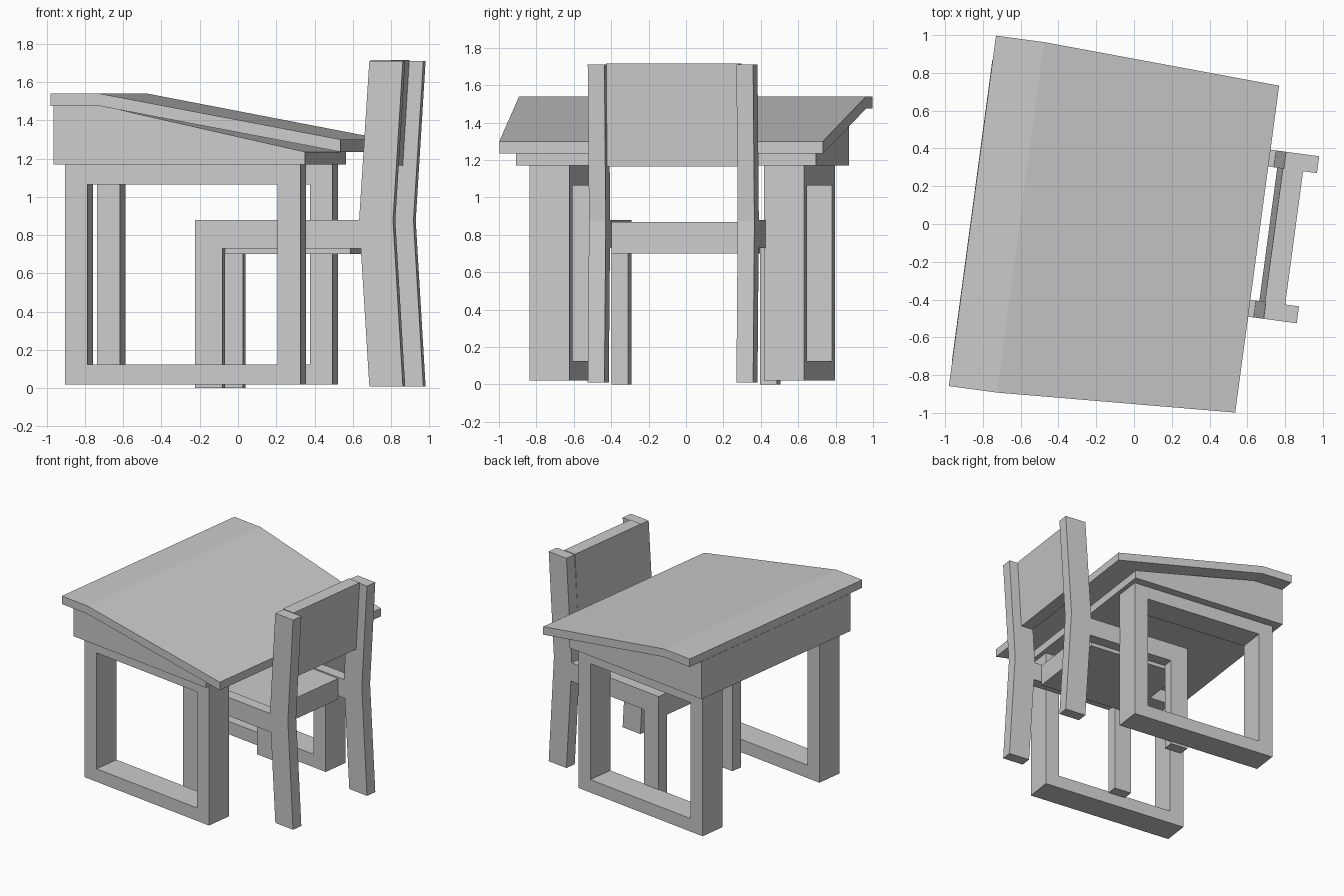
import bpy, bmesh
from math import radians

if "Cube" in bpy.data.objects:
    bpy.data.objects.remove(bpy.data.objects["Cube"])

TURN = radians(-7.65)      # the whole set is turned slightly about z
DESK_V, CHAIR_V = -0.045, 0.04   # centre lines of desk and chair


def finish(name, bm):
    bmesh.ops.recalc_face_normals(bm, faces=bm.faces)
    mesh = bpy.data.meshes.new(name)
    bm.to_mesh(mesh)
    bm.free()
    ob = bpy.data.objects.new(name, mesh)
    ob.rotation_euler.z = TURN
    bpy.context.collection.objects.link(ob)
    return ob


def prism(name, profile, v0, v1):
    """Extrude an (x, z) profile sideways from v0 to v1."""
    bm = bmesh.new()
    face = bm.faces.new([bm.verts.new((x, v0, z)) for x, z in profile])
    ext = bmesh.ops.extrude_face_region(bm, geom=[face])["geom"]
    verts = [g for g in ext if isinstance(g, bmesh.types.BMVert)]
    bmesh.ops.translate(bm, verts=verts, vec=(0, v1 - v0, 0))
    return finish(name, bm)


def ring(name, outer, inner, v0, v1):
    """Rectangular frame: outer and inner (x0, x1, z0, z1) with thickness v0..v1."""
    bm = bmesh.new()
    loops = []
    for (x0, x1, z0, z1), v in ((outer, v0), (outer, v1), (inner, v1), (inner, v0)):
        loops.append([bm.verts.new((x, v, z)) for x, z in
                      ((x0, z0), (x1, z0), (x1, z1), (x0, z1))])
    for a in range(4):
        p, q = loops[a], loops[(a + 1) % 4]
        for i in range(4):
            j = (i + 1) % 4
            bm.faces.new((p[i], p[j], q[j], q[i]))
    return finish(name, bm)


# Desk top: bent board, narrower towards the sitter
board = prism("desk_top", [(-0.857, 1.475), (-0.60, 1.475), (0.664, 1.235),
                           (0.664, 1.30), (-0.60, 1.54), (-0.857, 1.54)],
              DESK_V - 0.936, DESK_V + 0.936)
for vert in board.data.vertices:
    if vert.co.x > 0.6:
        vert.co.y = DESK_V + (vert.co.y - DESK_V) * 0.873 / 0.936

# Desk body: wedge under the board
prism("desk_body", [(-0.859, 1.17), (0.468, 1.17), (0.468, 1.235),
                    (-0.60, 1.475), (-0.859, 1.475)],
      DESK_V - 0.808, DESK_V + 0.808)

# Desk leg frames, one on each side
for side, s in (("front", -1), ("back", 1)):
    ring("desk_frame_" + side, (-0.807, 0.434, 0.02, 1.17),
         (-0.688, 0.314, 0.125, 1.065), DESK_V + s * 0.525, DESK_V + s * 0.741)

# Chair sides: bent back post, and front leg joined to the seat rail
for side, s in (("front", -1), ("back", 1)):
    inner, outer = CHAIR_V + s * 0.356, CHAIR_V + s * 0.446
    prism("chair_post_" + side, [(0.747, 0.01), (0.924, 0.01), (0.872, 0.875),
                                 (0.924, 1.71), (0.747, 1.71), (0.693, 0.875)],
          inner, outer)
    prism("chair_leg_" + side, [(-0.173, 0), (-0.027, 0), (-0.027, 0.73),
                                (0.715, 0.73), (0.715, 0.88), (-0.173, 0.88)],
          inner, outer)

# Seat slab between the rails
prism("seat", [(-0.17, 0.70), (0.635, 0.70), (0.635, 0.87), (-0.17, 0.87)],
      CHAIR_V - 0.356, CHAIR_V + 0.356)

# Leaning backrest between the posts
prism("backrest", [(0.712, 1.165), (0.816, 1.165), (0.85, 1.715), (0.742, 1.715)],
      CHAIR_V - 0.358, CHAIR_V + 0.358)
